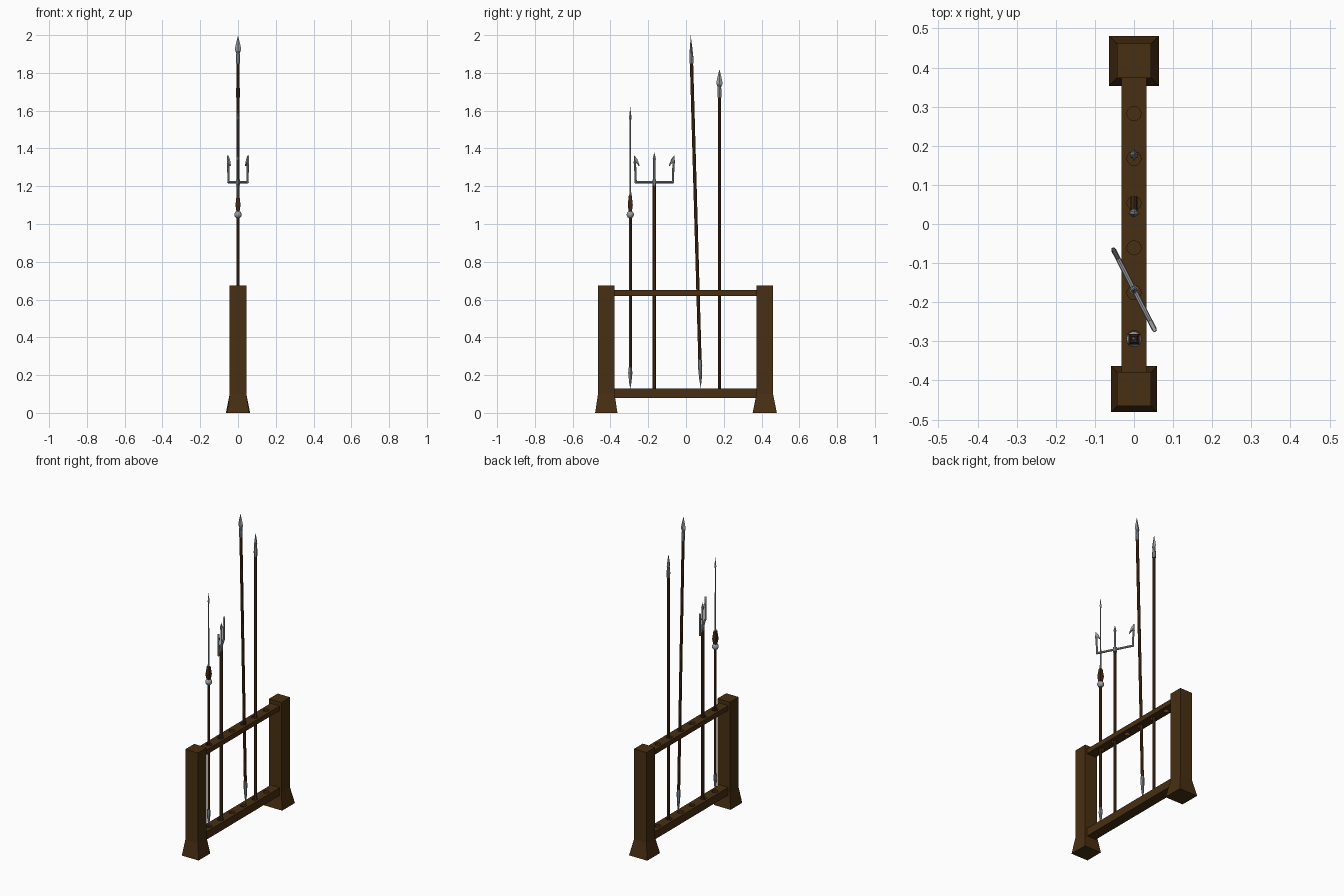
import bpy, bmesh, math
from mathutils import Vector

cube = bpy.data.objects.get("Cube")
if cube:
    bpy.data.objects.remove(cube)


def material(name, rgb, metallic=0.0):
    m = bpy.data.materials.new(name)
    m.use_nodes = True
    m.diffuse_color = (*rgb, 1)
    bsdf = m.node_tree.nodes["Principled BSDF"]
    bsdf.inputs["Base Color"].default_value = (*rgb, 1)
    bsdf.inputs["Roughness"].default_value = 0.7
    return m


RACK = material("dark rack wood", (0.065, 0.028, 0.006))
SHAFT = material("shaft wood", (0.08, 0.033, 0.01))
GRIP = material("grip leather", (0.06, 0.02, 0.007))
STEEL = material("grey steel", (0.32, 0.34, 0.36))


def finish(bm, name, mat, loc=(0, 0, 0)):
    bmesh.ops.remove_doubles(bm, verts=bm.verts, dist=1e-5)
    bmesh.ops.recalc_face_normals(bm, faces=bm.faces)
    mesh = bpy.data.meshes.new(name)
    bm.to_mesh(mesh)
    bm.free()
    if mat:
        mesh.materials.append(mat)
    ob = bpy.data.objects.new(name, mesh)
    ob.location = loc
    bpy.context.collection.objects.link(ob)
    return ob


def lathe(name, profile, mat, loc=(0, 0, 0), sides=8, squash=(1, 1), phase=0.0, smooth=False):
    """Stack rings of (radius, height) into a closed solid."""
    bm = bmesh.new()
    rings = []
    for r, z in profile:
        angles = [phase + math.tau * i / sides for i in range(sides)]
        rings.append([bm.verts.new((r * math.cos(a) * squash[0], r * math.sin(a) * squash[1], z))
                      for a in angles])
    for low, high in zip(rings, rings[1:]):
        for i in range(sides):
            j = (i + 1) % sides
            bm.faces.new((low[i], low[j], high[j], high[i]))
    for ring, (r, z) in ((rings[0], profile[0]), (rings[-1], profile[-1])):
        if r > 0:
            bm.faces.new(ring)
    ob = finish(bm, name, mat, loc)
    if smooth:
        ob.data.shade_smooth()
    return ob


def rod(name, a, b, r, mat, parent=None):
    a, b = Vector(a), Vector(b)
    ob = lathe(name, [(r, 0), (r, (b - a).length)], mat, a)
    ob.rotation_euler = (b - a).to_track_quat("Z", "Y").to_euler()
    ob.parent = parent
    return ob


def plate(name, outline, thick, mat):
    """Extrude an outline in the xz plane through y."""
    bm = bmesh.new()
    face = bm.faces.new([bm.verts.new((x, -thick / 2, z)) for x, z in outline])
    out = bmesh.ops.extrude_face_region(bm, geom=[face])
    moved = [v for v in out["geom"] if isinstance(v, bmesh.types.BMVert)]
    bmesh.ops.translate(bm, verts=moved, vec=(0, thick, 0))
    return finish(bm, name, mat)


def box(name, size, loc, mat):
    bm = bmesh.new()
    bmesh.ops.create_cube(bm, size=1)
    bmesh.ops.scale(bm, vec=size, verts=bm.verts)
    return finish(bm, name, mat, loc)


# Rack posts with flared feet
for name, y, foot in (("front_post", -0.422, 0.059), ("back_post", 0.417, 0.064)):
    k = math.sqrt(2)
    lathe(name, [(foot * k, 0), (0.044 * k, 0.1), (0.044 * k, 0.675)], RACK,
          (0, y, 0), sides=4, phase=math.pi / 4)

# Rails, drilled through above and socketed below
rails = [box("top_rail", (0.064, 0.78, 0.03), (0, 0, 0.635), RACK),
         box("bottom_rail", (0.064, 0.78, 0.05), (0, 0, 0.105), RACK)]
for i in range(6):
    drill = lathe("drill", [(0.018, 0.115), (0.018, 0.7)], RACK,
                  (0, -0.29 + 0.1145 * i, 0), sides=16)
    for rail in rails:
        mod = rail.modifiers.new("hole", "BOOLEAN")
        mod.operation = "DIFFERENCE"
        mod.solver = "EXACT"
        mod.object = drill
        bpy.context.view_layer.objects.active = rail
        bpy.ops.object.modifier_apply(modifier="hole")
    bpy.data.objects.remove(drill)

# Javelin with long iron neck
at = (0, -0.295, 0)
lathe("javelin_shaft", [(0.008, 0.2), (0.008, 1.05)], SHAFT, at)
lathe("javelin_butt", [(0, 0.125), (0.006, 0.16), (0.011, 0.21), (0.009, 0.24)], STEEL, at)
ball = [(0.02 * math.sin(math.pi * i / 8), 1.05 - 0.02 * math.cos(math.pi * i / 8))
        for i in range(9)]
lathe("javelin_ball", ball, STEEL, at, sides=14, smooth=True)
lathe("javelin_grip", [(0.011, 1.06), (0.019, 1.1), (0.011, 1.15)], GRIP, at,
      sides=4, phase=math.pi / 4)
lathe("javelin_neck", [(0.006, 1.14), (0.004, 1.2), (0.003, 1.56)], STEEL, at)
lathe("javelin_tip", [(0.003, 1.545), (0.007, 1.56), (0, 1.62)], STEEL, at, sides=4)

# Trident, turned about its shaft
trident = bpy.data.objects.new("trident", None)
bpy.context.collection.objects.link(trident)
trident.location = (0, -0.168, 0)
trident.rotation_euler.z = math.atan2(-0.205, 0.105)
trident.hide_render = True
parts = [lathe("trident_shaft", [(0.0095, 0.115), (0.0095, 1.215)], SHAFT),
         lathe("trident_socket", [(0.011, 1.205), (0.011, 1.235)], STEEL),
         lathe("trident_middle_prong", [(0.006, 1.22), (0.006, 1.335), (0.009, 1.345), (0, 1.38)], STEEL)]
rod("trident_crossbar", (-0.113, 0, 1.222), (0.113, 0, 1.222), 0.0065, STEEL, trident)
for side, s in (("left", -1), ("right", 1)):
    rod(side + "_prong", (s * 0.11, 0, 1.218), (s * 0.115, 0, 1.335), 0.006, STEEL, trident)
    barb = [(0.12, 1.32), (0.119, 1.362), (0.103, 1.343), (0.088, 1.306), (0.108, 1.326)]
    parts.append(plate(side + "_barb", [(s * x, z) for x, z in barb], 0.009, STEEL))
for ob in parts:
    ob.parent = trident

# Spears: the long one leans, its blade broad across x
blade = [(0, 0), (0.017, 0.075), (0.012, 0.1), (0, 0.15)]
blade[0] = (0.006, 0.045)


def spear(prefix, base, length, squash, lean, butt):
    made = [lathe(prefix + "_shaft", [(0.0088, 0.1 if butt else -0.015), (0.0088, length - 0.13)], SHAFT, base),
            lathe(prefix + "_socket", [(0.0105, length - 0.15), (0.011, length - 0.12),
                                       (0.006, length - 0.06)], STEEL, base),
            lathe(prefix + "_blade", [(r, z + length - 0.15) for r, z in blade], STEEL, base,
                  sides=4, squash=squash)]
    if butt:
        made.append(lathe(prefix + "_butt", [(0, 0), (0.007, 0.05), (0.0115, 0.12), (0.0105, 0.15)],
                          STEEL, base))
    for ob in made:
        ob.rotation_euler.x = lean


spear("long_spear", (0, 0.078, 0.13), 1.87, (1, 0.4), math.atan2(0.053, 1.87), True)
spear("short_spear", (0, 0.177, 0.13), 1.69, (0.4, 1), 0, False)
